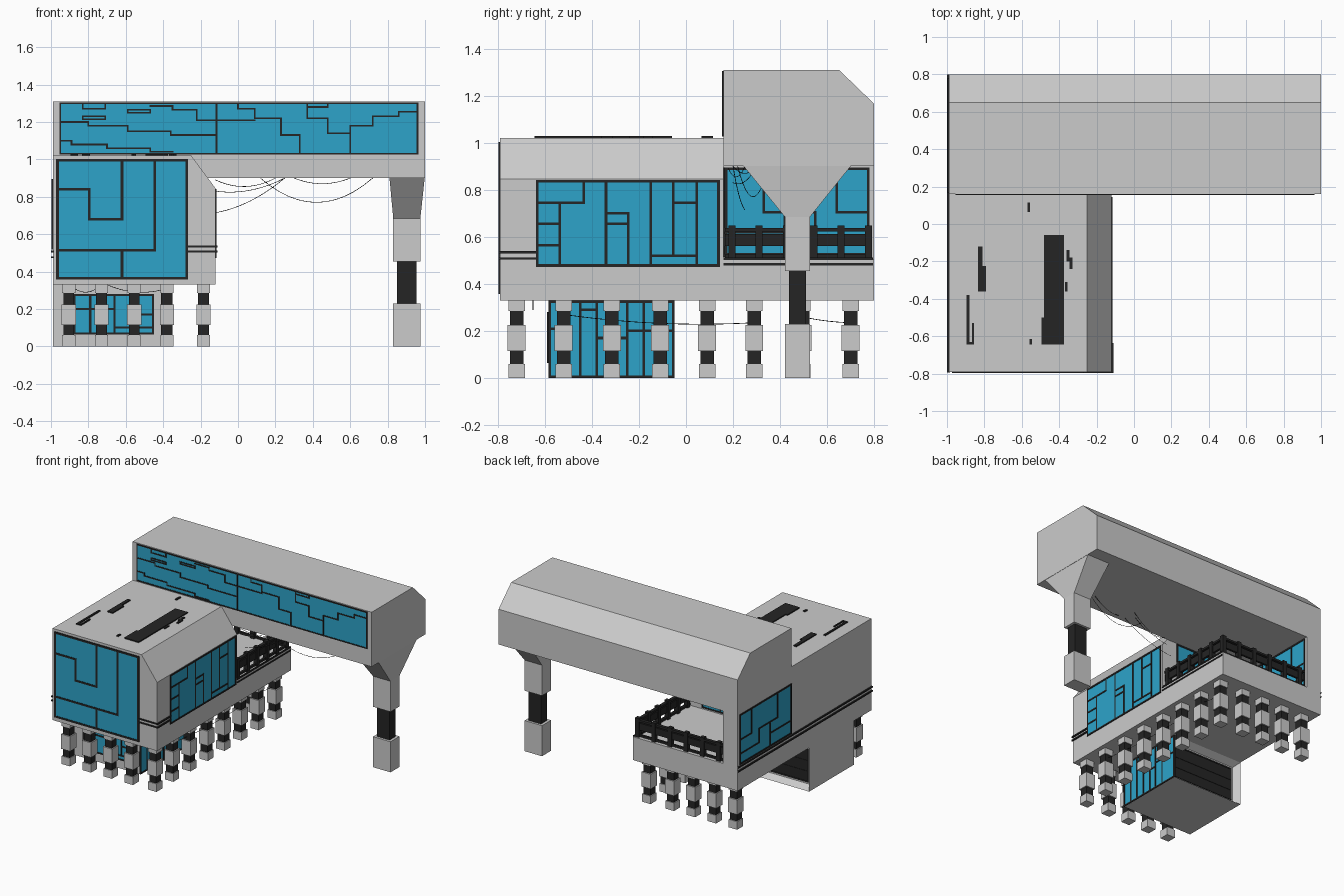
import bpy, bmesh
from mathutils import Vector


def material(name, rgb):
    m = bpy.data.materials.new(name)
    m.diffuse_color = (*rgb, 1)
    return m


BLUE = material("blue_glass", (0.026, 0.37, 0.59))
DARK = material("dark_metal", (0.018, 0.018, 0.018))


def finish(name, bm, mat=None):
    bmesh.ops.recalc_face_normals(bm, faces=bm.faces)
    me = bpy.data.meshes.new(name)
    bm.to_mesh(me)
    bm.free()
    ob = bpy.data.objects.new(name, me)
    bpy.context.collection.objects.link(ob)
    if mat:
        me.materials.append(mat)
    return ob


def boxes(name, items, mat=None):
    """One object from boxes given as (x0, x1, y0, y1, z0, z1)."""
    bm = bmesh.new()
    for x0, x1, y0, y1, z0, z1 in items:
        vs = bmesh.ops.create_cube(bm, size=1)["verts"]
        for v in vs:
            v.co = ((x0 + x1) / 2 + v.co.x * (x1 - x0),
                    (y0 + y1) / 2 + v.co.y * (y1 - y0),
                    (z0 + z1) / 2 + v.co.z * (z1 - z0))
    return finish(name, bm, mat)


def prism(name, axis, profile, a, b):
    """Extrude a (u, z) profile along x or y from a to b."""
    bm = bmesh.new()
    put = (lambda u, z: (a, u, z)) if axis == "x" else (lambda u, z: (u, a, z))
    f = bm.faces.new([bm.verts.new(put(u, z)) for u, z in profile])
    ext = bmesh.ops.extrude_face_region(bm, geom=[f])["geom"]
    d = Vector((b - a, 0, 0)) if axis == "x" else Vector((0, b - a, 0))
    bmesh.ops.translate(bm, vec=d, verts=[v for v in ext if isinstance(v, bmesh.types.BMVert)])
    return finish(name, bm)


def window(name, axis, pos, out, rect, paths, w=0.011, glass=BLUE):
    """Glass sheet on a wall facing +-axis with dark mullions along paths."""
    def slab(u0, u1, v0, v1, t):
        lo, hi = sorted((pos - 0.006 * out, pos + t * out))
        return (lo, hi, u0, u1, v0, v1) if axis == "x" else (u0, u1, lo, hi, v0, v1)
    u0, u1, v0, v1 = rect
    boxes(name + "_glass", [slab(u0, u1, v0, v1, 0.003)], glass)
    h = w / 2
    frame = [(u0, v0), (u1, v0), (u1, v1), (u0, v1), (u0, v0)]
    bars = []
    for path in [frame] + paths:
        for (a, b), (c, d) in zip(path, path[1:]):
            bars.append(slab(min(a, c) - h, max(a, c) + h, min(b, d) - h, max(b, d) + h, 0.006))
    boxes(name + "_mullions", bars, DARK)


# Main volumes
prism("upper_beam", "x", [(0.16, 0.9), (0.8, 0.9), (0.8, 1.165), (0.65, 1.31), (0.16, 1.31)], -0.99, 1.0)
prism("main_block", "y", [(-0.99, 0.33), (-0.12, 0.33), (-0.12, 0.845), (-0.25, 1.02), (-0.99, 1.02)], -0.79, 0.16)
boxes("terrace_platform", [(-0.99, -0.12, 0.16, 0.8, 0.33, 0.505)])
boxes("terrace_wall", [(-0.99, -0.87, 0.16, 0.8, 0.505, 0.9)])

# Lower lobby with a recessed opening at the back
lobby = boxes("lower_lobby", [(-0.99, -0.405, -0.585, -0.05, 0, 0.33)])
bm = bmesh.new()
bm.from_mesh(lobby.data)
bm.faces.ensure_lookup_table()
back = [f for f in bm.faces if f.normal.y > 0.9]
bmesh.ops.inset_region(bm, faces=back, thickness=0.04)
bmesh.ops.translate(bm, verts=back[0].verts[:], vec=(0, -0.05, 0))
bm.to_mesh(lobby.data)
bm.free()
window("lobby_back", "y", -0.1, 1, (-0.945, -0.45, 0.045, 0.285),
       [[(-0.945, 0.12), (-0.45, 0.12)], [(-0.945, 0.2), (-0.45, 0.2)]], 0.01, DARK)
window("lobby_front", "y", -0.585, -1, (-0.875, -0.455, 0.07, 0.275),
       [[(-0.79, 0.07), (-0.79, 0.275)], [(-0.66, 0.07), (-0.66, 0.275)], [(-0.56, 0.1), (-0.56, 0.275)],
        [(-0.875, 0.2), (-0.66, 0.2)], [(-0.66, 0.1), (-0.455, 0.1)], [(-0.56, 0.17), (-0.455, 0.17)]])
window("lobby_side", "x", -0.405, 1, (-0.58, -0.055, 0.006, 0.325),
       [[(-0.51, 0.006), (-0.51, 0.325)], [(-0.45, 0.325), (-0.45, 0.006)], [(-0.38, 0.006), (-0.38, 0.325)],
        [(-0.31, 0.006), (-0.31, 0.17)], [(-0.25, 0.006), (-0.25, 0.325)], [(-0.18, 0.006), (-0.18, 0.325)],
        [(-0.58, 0.21), (-0.51, 0.21)], [(-0.45, 0.29), (-0.38, 0.29)], [(-0.38, 0.17), (-0.25, 0.17)],
        [(-0.25, 0.2), (-0.055, 0.2)]])

# Windows of the block and beam
window("block_front", "y", -0.79, -1, (-0.965, -0.275, 0.365, 0.995),
       [[(-0.965, 0.84), (-0.795, 0.84), (-0.795, 0.68), (-0.62, 0.68), (-0.62, 0.995)],
        [(-0.965, 0.515), (-0.445, 0.515), (-0.445, 0.995)], [(-0.62, 0.365), (-0.62, 0.515)]], 0.014)
window("block_side", "x", -0.12, 1, (-0.632, 0.138, 0.478, 0.837),
       [[(-0.632, 0.745), (-0.435, 0.745), (-0.435, 0.837)], [(-0.536, 0.745), (-0.536, 0.478)],
        [(-0.632, 0.655), (-0.536, 0.655)], [(-0.632, 0.565), (-0.536, 0.565)],
        [(-0.34, 0.478), (-0.34, 0.837)], [(-0.15, 0.478), (-0.15, 0.837)],
        [(-0.34, 0.7), (-0.245, 0.7), (-0.245, 0.478)], [(-0.34, 0.655), (-0.245, 0.655)],
        [(-0.055, 0.52), (-0.055, 0.837)], [(0.045, 0.478), (0.045, 0.837)],
        [(-0.15, 0.52), (0.045, 0.52)], [(-0.055, 0.745), (0.045, 0.745)]])
window("block_back", "y", 0.16, 1, (-0.87, -0.25, 0.52, 0.89),
       [[(-0.4, 0.52), (-0.4, 0.89)], [(-0.55, 0.6), (-0.55, 0.89)], [(-0.7, 0.52), (-0.7, 0.89)],
        [(-0.7, 0.6), (-0.4, 0.6)], [(-0.55, 0.75), (-0.25, 0.75)], [(-0.87, 0.7), (-0.7, 0.7)]])
wall_lines = [[(0.33, 0.89), (0.33, 0.705), (0.42, 0.705), (0.42, 0.525)],
              [(0.64, 0.89), (0.64, 0.705), (0.775, 0.705)], [(0.17, 0.62), (0.42, 0.62)],
              [(0.42, 0.705), (0.55, 0.705), (0.55, 0.6), (0.775, 0.6)]]
for label, x, s in (("terrace_wall_outer", -0.99, -1), ("terrace_wall_inner", -0.87, 1)):
    window(label, "x", x, s, (0.17, 0.775, 0.525, 0.89), wall_lines)
window("beam_front", "y", 0.16, -1, (-0.95, 0.96, 1.03, 1.3),
       [[(-0.115, 1.03), (-0.115, 1.3)],
        [(-0.95, 1.2), (-0.8, 1.2), (-0.8, 1.18), (-0.59, 1.18), (-0.59, 1.15), (-0.36, 1.15), (-0.36, 1.13), (-0.115, 1.13)],
        [(-0.95, 1.1), (-0.89, 1.1), (-0.89, 1.08), (-0.7, 1.08), (-0.7, 1.06), (-0.47, 1.06), (-0.47, 1.04), (-0.35, 1.04)],
        [(-0.83, 1.3), (-0.83, 1.27), (-0.71, 1.27), (-0.71, 1.3)],
        [(-0.83, 1.23), (-0.83, 1.215), (-0.71, 1.215), (-0.71, 1.23), (-0.83, 1.23)],
        [(-0.59, 1.265), (-0.59, 1.25), (-0.47, 1.25), (-0.47, 1.265), (-0.59, 1.265)],
        [(-0.47, 1.285), (-0.35, 1.285), (-0.35, 1.265), (-0.22, 1.265), (-0.22, 1.21), (-0.115, 1.21)],
        [(0, 1.3), (0, 1.27), (0.09, 1.27), (0.09, 1.22), (0.23, 1.22), (0.23, 1.13), (0.33, 1.13), (0.33, 1.03)],
        [(-0.115, 1.21), (0.09, 1.21)],
        [(0.37, 1.3), (0.37, 1.22), (0.48, 1.22), (0.48, 1.14), (0.6, 1.14)], [(0.37, 1.28), (0.48, 1.28), (0.48, 1.3)],
        [(0.6, 1.03), (0.6, 1.18), (0.72, 1.18), (0.72, 1.23), (0.86, 1.23), (0.86, 1.255), (0.96, 1.255)]], 0.009)

# Dark trim bands
boxes("trim_bands",
      [(-0.27, -0.11, -0.797, -0.785, z, z + 0.01) for z in (0.503, 0.529)]
      + [(-0.125, -0.11, -0.797, -0.635, z, z + 0.01) for z in (0.503, 0.529)]
      + [(-0.125, -0.115, 0.16, 0.795, z, z + 0.01) for z in (0.478, 0.502)]
      + [(-1.0, -0.985, -0.795, 0.8, z, z + 0.01) for z in (0.472, 0.502)], DARK)

# Roof hatches
roof = [(-0.48, -0.375, -0.645, -0.06), (-0.495, -0.48, -0.645, -0.5), (-0.36, -0.345, -0.2, -0.14),
        (-0.345, -0.33, -0.24, -0.18), (-0.37, -0.355, -0.36, -0.31), (-0.57, -0.555, 0.065, 0.115),
        (-0.835, -0.81, -0.36, -0.12), (-0.81, -0.79, -0.36, -0.225), (-0.895, -0.88, -0.645, -0.38),
        (-0.88, -0.855, -0.645, -0.63), (-0.865, -0.855, -0.645, -0.53), (-0.56, -0.545, -0.645, -0.615)]
boxes("roof_hatches", [(*r, 1.01, 1.028) for r in roof], DARK)

# Stilts along the front, right and back edges of the platform
xs = (-0.905, -0.73, -0.555, -0.38, -0.185)
ys = (-0.72, -0.52, -0.315, -0.11, 0.09, 0.29, 0.495, 0.7)
spots = [(x, y) for x in xs for y in ys if y in (ys[0], ys[-1]) or x == xs[-1]]


def stack(levels):
    return [(x - r, x + r, y - r, y + r, a, b) for x, y in spots for r, a, b in levels]


boxes("stilt_blocks", stack([(0.035, 0, 0.06), (0.038, 0.115, 0.225), (0.035, 0.285, 0.335)]))
boxes("stilt_joints", stack([(0.029, 0.06, 0.115), (0.029, 0.225, 0.285)]), DARK)

# Large support leg with flared head
bm = bmesh.new()
rings = [[bm.verts.new((x, y, z)) for x, y in ((x0, y0), (x1, y0), (x1, y1), (x0, y1))]
         for x0, x1, y0, y1, z in ((0.83, 0.975, 0.42, 0.527, 0.455), (0.83, 0.975, 0.42, 0.527, 0.685),
                                   (0.81, 0.998, 0.245, 0.7, 0.9))]
for lo, hi in zip(rings, rings[1:]):
    for i in range(4):
        bm.faces.new((lo[i], lo[(i + 1) % 4], hi[(i + 1) % 4], hi[i]))
bm.faces.new(rings[0])
bm.faces.new(rings[-1])
finish("leg_head", bm)
boxes("leg_foot", [(0.83, 0.975, 0.42, 0.527, 0, 0.23)])
boxes("leg_shaft", [(0.85, 0.955, 0.438, 0.51, 0.225, 0.46)], DARK)

# Terrace railing along the right and back edges
rail = []
for z0, z1, t in ((0.51, 0.525, 0.008), (0.56, 0.612, 0.008), (0.622, 0.637, 0.012)):
    rail += [(-0.145 - t, -0.145 + t, 0.165, 0.785, z0, z1), (-0.86, -0.14, 0.775 - t, 0.775 + t, z0, z1)]
posts = [(-0.145, 0.195 + 0.116 * i) for i in range(6)] + [(-0.28 - 0.135 * i, 0.775) for i in range(5)]
rail += [(x - 0.016, x + 0.016, y - 0.015, y + 0.015, 0.5, 0.648) for x, y in posts]
boxes("terrace_railing", rail, DARK)


# Hanging cables
def cable(i, a, b, sag):
    cu = bpy.data.curves.new("hanging_cable", "CURVE")
    cu.dimensions, cu.bevel_depth, cu.bevel_resolution = "3D", 0.0015, 0
    sp = cu.splines.new("POLY")
    sp.points.add(12)
    for k, p in enumerate(sp.points):
        t = k / 12
        co = Vector(a).lerp(Vector(b), t)
        p.co = (co.x, co.y, co.z - sag * 4 * t * (1 - t), 1)
    cu.materials.append(DARK)
    bpy.context.collection.objects.link(bpy.data.objects.new(f"hanging_cable_{i}", cu))


for i, c in enumerate([((-0.12, 0.2, 0.83), (0.25, 0.3, 0.9), 0.03), ((-0.12, 0.25, 0.715), (0.25, 0.2, 0.9), 0.03),
                       ((-0.12, 0.18, 0.89), (0.2, 0.25, 0.9), 0.04), ((0.12, 0.22, 0.9), (0.72, 0.35, 0.9), 0.13),
                       ((0.3, 0.2, 0.9), (0.6, 0.3, 0.9), 0.03), ((-0.185, -0.52, 0.27), (-0.185, 0.29, 0.235), 0.02),
                       ((-0.185, 0.495, 0.26), (-0.185, 0.7, 0.235), 0.005),
                       ((-0.9, -0.65, 0.33), (-0.73, -0.65, 0.33), 0.04),
                       ((-0.7, -0.65, 0.33), (-0.38, -0.65, 0.31), 0.03)]):
    cable(i, *c)
